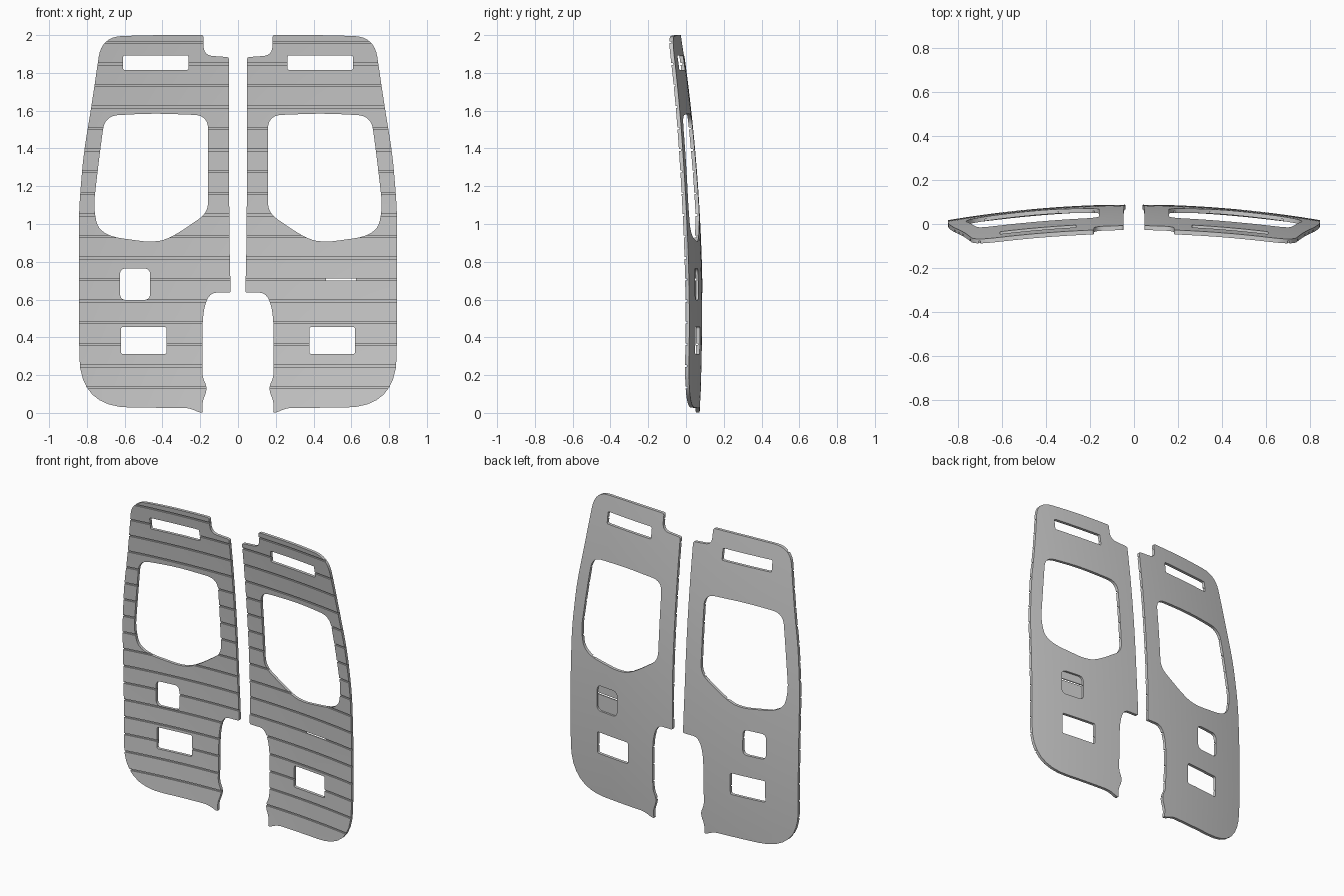
import bpy, bmesh
from mathutils import Vector

if "Cube" in bpy.data.objects:
    bpy.data.objects.remove(bpy.data.objects["Cube"])

THICK, GROOVE_D, GROOVE_W = 0.02, 0.01, 0.010
GROOVES = [0.135 + 0.1142 * k for k in range(17)]


def back_y(x, z):
    """Doubly curved back surface of the panels."""
    return 0.0885 - 0.05 * (z - 0.5) ** 2 - 0.1 * x * x


def rounded(pts, steps=8):
    """Polygon (x, z, corner tangent length) with softened corners."""
    out, n = [], len(pts)
    for i, (x, z, d) in enumerate(pts):
        c = Vector((x, z))
        a, b = Vector(pts[i - 1][:2]) - c, Vector(pts[(i + 1) % n][:2]) - c
        if d == 0:
            out.append(c)
            continue
        p = c + a.normalized() * min(d, a.length * 0.49)
        q = c + b.normalized() * min(d, b.length * 0.49)
        for s in range(steps + 1):
            t = s / steps
            out.append(p * (1 - t) ** 2 + c * 2 * t * (1 - t) + q * t * t)
    return out


def rect(x0, x1, z0, z1, r):
    return [(x0, z0, r), (x1, z0, r), (x1, z1, r), (x0, z1, r)]


def finish(bm, name):
    bmesh.ops.recalc_face_normals(bm, faces=bm.faces)
    me = bpy.data.meshes.new(name)
    bm.to_mesh(me)
    bm.free()
    ob = bpy.data.objects.new(name, me)
    bpy.context.collection.objects.link(ob)
    return ob


def prism(pts, side, depth=None):
    """Cutter along y; with depth it only sinks that far into the back."""
    bm = bmesh.new()
    poly = rounded(pts)
    rings = []
    for end in (0, 1):
        ring = []
        for p in poly:
            if depth is None:
                y = -0.5 + end
            else:
                y = back_y(p.x, p.y) - depth + end * 0.1
            ring.append(bm.verts.new((p.x * side, y, p.y)))
        bm.faces.new(ring)
        rings.append(ring)
    n = len(poly)
    for i in range(n):
        j = (i + 1) % n
        bm.faces.new((rings[0][i], rings[0][j], rings[1][j], rings[1][i]))
    return finish(bm, "cutter")


def slab(name, side):
    """Grooved cross-section lofted across the width of one door."""
    front, back = [], []
    edges = [-0.05] + GROOVES + [2.05]
    for k in range(len(edges) - 1):
        a = edges[k] + (GROOVE_W / 2 if k else 0)
        b = edges[k + 1] - (GROOVE_W / 2 if k < len(GROOVES) else 0)
        if k:
            front.append((a, THICK - GROOVE_D))
        for t in (0, 0.5, 1):
            front.append((a + (b - a) * t, THICK))
        if k < len(GROOVES):
            front.append((b, THICK - GROOVE_D))
        back += [(a, 0), ((a + b) / 2, 0)]
    back.append((2.05, 0))
    prof = front + back[::-1]
    bm = bmesh.new()
    rows = []
    for i in range(19):
        x = 0.01 + 0.05 * i
        rows.append([bm.verts.new((x * side, back_y(x, z) - d, z)) for z, d in prof])
    n = len(prof)
    for r, s in zip(rows, rows[1:]):
        for i in range(n):
            j = (i + 1) % n
            bm.faces.new((r[i], r[j], s[j], s[i]))
    bm.faces.new(rows[0])
    bm.faces.new(rows[-1])
    return finish(bm, name)


def cut(ob, cutter, op):
    m = ob.modifiers.new("cut", 'BOOLEAN')
    m.operation, m.solver, m.object = op, 'EXACT', cutter
    bpy.context.view_layer.update()
    dg = bpy.context.evaluated_depsgraph_get()
    me = bpy.data.meshes.new_from_object(ob.evaluated_get(dg))
    ob.modifiers.clear()
    ob.data = me
    bpy.data.objects.remove(cutter)


# Door outline and window, drawn for the +x side
OUTLINE = [(0.048, 1.883, 0.012), (0.182, 1.893, 0.05), (0.182, 2.0, 0.015),
           (0.45, 2.0, 0.1), (0.722, 1.992, 0.11), (0.776, 1.62, 0.2),
           (0.818, 1.37, 0.1), (0.842, 1.08, 0.1), (0.843, 0.7, 0.1),
           (0.838, 0.03, 0.27), (0.26, 0.026, 0.03), (0.205, 0.003, 0.015),
           (0.186, 0.0, 0.008), (0.19, 0.055, 0.03), (0.160, 0.13, 0.05),
           (0.189, 0.19, 0.03), (0.187, 0.636, 0.2), (0.039, 0.637, 0.01),
           (0.046, 0.94, 0.1)]
WINDOW = [(0.158, 1.06, 0.06), (0.37, 0.915, 0.12), (0.475, 0.905, 0.04),
          (0.735, 0.94, 0.14), (0.765, 1.09, 0.06), (0.735, 1.35, 0.1),
          (0.705, 1.573, 0.075), (0.45, 1.586, 0.1), (0.158, 1.575, 0.075)]
SQUARE = rect(0.465, 0.625, 0.598, 0.765, 0.035)

for name, side in (("left_door_panel", -1), ("right_door_panel", 1)):
    door = slab(name, side)
    cut(door, prism(OUTLINE, side), 'INTERSECT')
    for hole in (WINDOW, rect(0.263, 0.608, 1.815, 1.893, 0.01),
                 rect(0.378, 0.62, 0.312, 0.455, 0.012)):
        cut(door, prism(hole, side), 'DIFFERENCE')
    # Square opening: through on one door, a blind back pocket on the other
    cut(door, prism(SQUARE, side, None if side < 0 else 0.0125), 'DIFFERENCE')
    bpy.ops.object.select_all(action='DESELECT')
    door.select_set(True)
    bpy.context.view_layer.objects.active = door
    bpy.ops.object.shade_smooth_by_angle()
